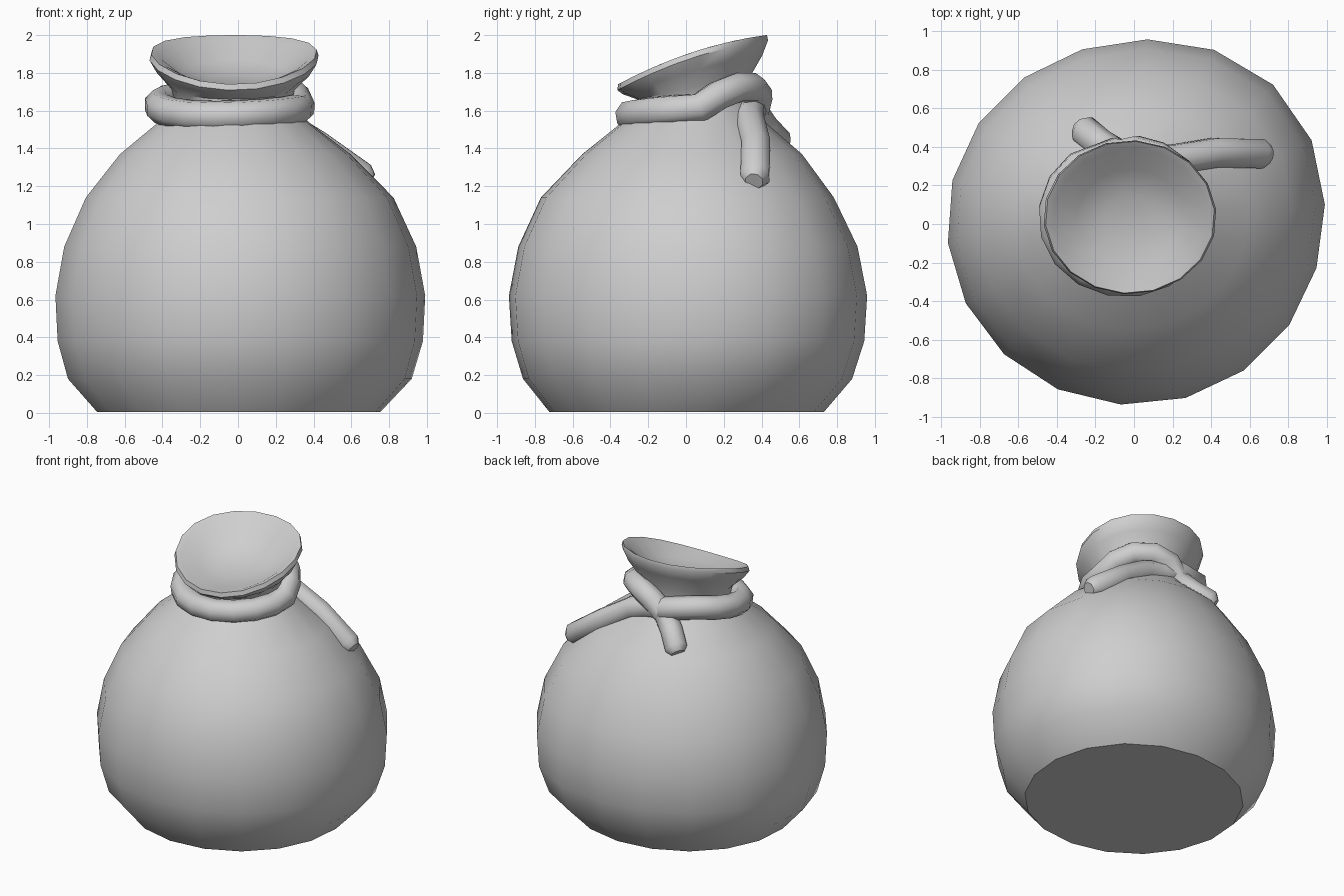
import bpy, bmesh, math

cube = bpy.data.objects.get("Cube")
if cube:
    bpy.data.objects.remove(cube, do_unlink=True)

GREY = (0.62, 0.62, 0.62, 1.0)
cloth = bpy.data.materials.new("plain grey")
cloth.use_nodes = True
cloth.diffuse_color = GREY
cloth.node_tree.nodes["Principled BSDF"].inputs["Base Color"].default_value = GREY


def finish(obj, angle):
    """Give an object its material and soft shading."""
    obj.data.materials.clear()
    obj.data.materials.append(cloth)
    bpy.ops.object.select_all(action="DESELECT")
    obj.select_set(True)
    bpy.context.view_layer.objects.active = obj
    bpy.ops.object.shade_smooth_by_angle(angle=math.radians(angle))


def ringed_skin(name, rings, sides, angle):
    """Join rings of (height, x radius, y radius, y centre, tilt, wave, bulge)."""
    bm = bmesh.new()
    loops = []
    for z, rx, ry, cy, tilt, wave, bulge in rings:
        loop = []
        shift = -0.6 * cy
        for i in range(sides):
            a = math.tau * (i + 0.3) / sides
            # The belly sags towards its back left corner
            swell = 1 + bulge * max(0, math.cos(a - math.pi / 4)) ** 4
            dx, dy = swell * rx * math.cos(a), swell * ry * math.sin(a)
            height = z + tilt * dy + wave * math.cos(2 * a)
            loop.append(bm.verts.new((shift + dx, cy + dy, height)))
        loops.append(loop)
    for low, high in zip(loops, loops[1:]):
        for i in range(sides):
            j = (i + 1) % sides
            bm.faces.new((low[i], low[j], high[j], high[i]))
    bm.faces.new(list(reversed(loops[0])))
    bm.faces.new(loops[-1])
    bmesh.ops.recalc_face_normals(bm, faces=bm.faces[:])
    mesh = bpy.data.meshes.new(name)
    bm.to_mesh(mesh)
    bm.free()
    obj = bpy.data.objects.new(name, mesh)
    bpy.context.collection.objects.link(obj)
    finish(obj, angle)


def rope(name, points, radius):
    """Sweep a round cord with blunted ends along a path and mesh it."""
    curve = bpy.data.curves.new(name, "CURVE")
    curve.dimensions = "3D"
    curve.bevel_depth = radius
    curve.bevel_resolution = 2
    curve.use_fill_caps = True
    spline = curve.splines.new("POLY")
    spline.points.add(len(points) - 1)
    for point, place in zip(spline.points, points):
        point.co = (*place, 1)
    spline.points[0].radius = spline.points[-1].radius = 0.6
    obj = bpy.data.objects.new(name, curve)
    bpy.context.collection.objects.link(obj)
    bpy.ops.object.select_all(action="DESELECT")
    obj.select_set(True)
    bpy.context.view_layer.objects.active = obj
    bpy.ops.object.convert(target="MESH")
    finish(bpy.context.object, 55)


# Sack: round belly, gathered neck, flared mouth and the shallow hollow in it
ringed_skin("sack", [
    (0.005, 0.75, 0.725, 0, 0, 0, 0.03),
    (0.18, 0.905, 0.865, 0, 0, 0, 0.06),
    (0.38, 0.96, 0.925, 0, 0, 0, 0.07),
    (0.62, 0.972, 0.94, 0, 0, 0, 0.07),
    (0.88, 0.925, 0.89, 0, 0, 0, 0.07),
    (1.14, 0.81, 0.77, 0, 0, 0, 0.06),
    (1.37, 0.61, 0.58, 0.03, 0, 0, 0.03),
    (1.53, 0.41, 0.39, 0.04, 0, 0, 0),
    (1.63, 0.31, 0.29, 0.04, 0.1, 0, 0),
    (1.72, 0.33, 0.30, 0.04, 0.2, 0, 0),
    (1.80, 0.41, 0.37, 0.035, 0.28, 0.01, 0),
    (1.86, 0.45, 0.40, 0.035, 0.33, 0.02, 0),
    (1.89, 0.44, 0.395, 0.035, 0.33, 0.02, 0),
    (1.875, 0.40, 0.36, 0.035, 0.33, 0.02, 0),
    (1.80, 0.28, 0.25, 0.035, 0.27, 0, 0),
    (1.76, 0.13, 0.12, 0.035, 0.22, 0, 0),
], 18, 42)

# Cord: one length looped round the neck, knotted at the back with two loose ends
short_end = [(-0.285, 0.5, 1.405), (-0.26, 0.485, 1.43), (-0.17, 0.41, 1.51)]
knot_arch = [(-0.08, 0.36, 1.59), (0.01, 0.38, 1.68), (0.12, 0.35, 1.72),
             (0.23, 0.27, 1.72), (0.30, 0.17, 1.68)]
neck_loop = []
for i in range(12):
    t = i / 11
    a = math.radians(5 - 235 * t)
    height = 1.61 + 0.045 * math.sin(a) + 0.02 * t + 0.008 * math.sin(7 * i)
    neck_loop.append((-0.045 + 0.375 * math.cos(a), 0.04 + 0.34 * math.sin(a), height))
long_end = [(-0.1, 0.37, 1.64), (0.05, 0.34, 1.6), (0.2, 0.335, 1.555),
            (0.42, 0.37, 1.42), (0.66, 0.365, 1.25), (0.7, 0.36, 1.225)]
rope("tie_cord", short_end + knot_arch + neck_loop + long_end, 0.082)
